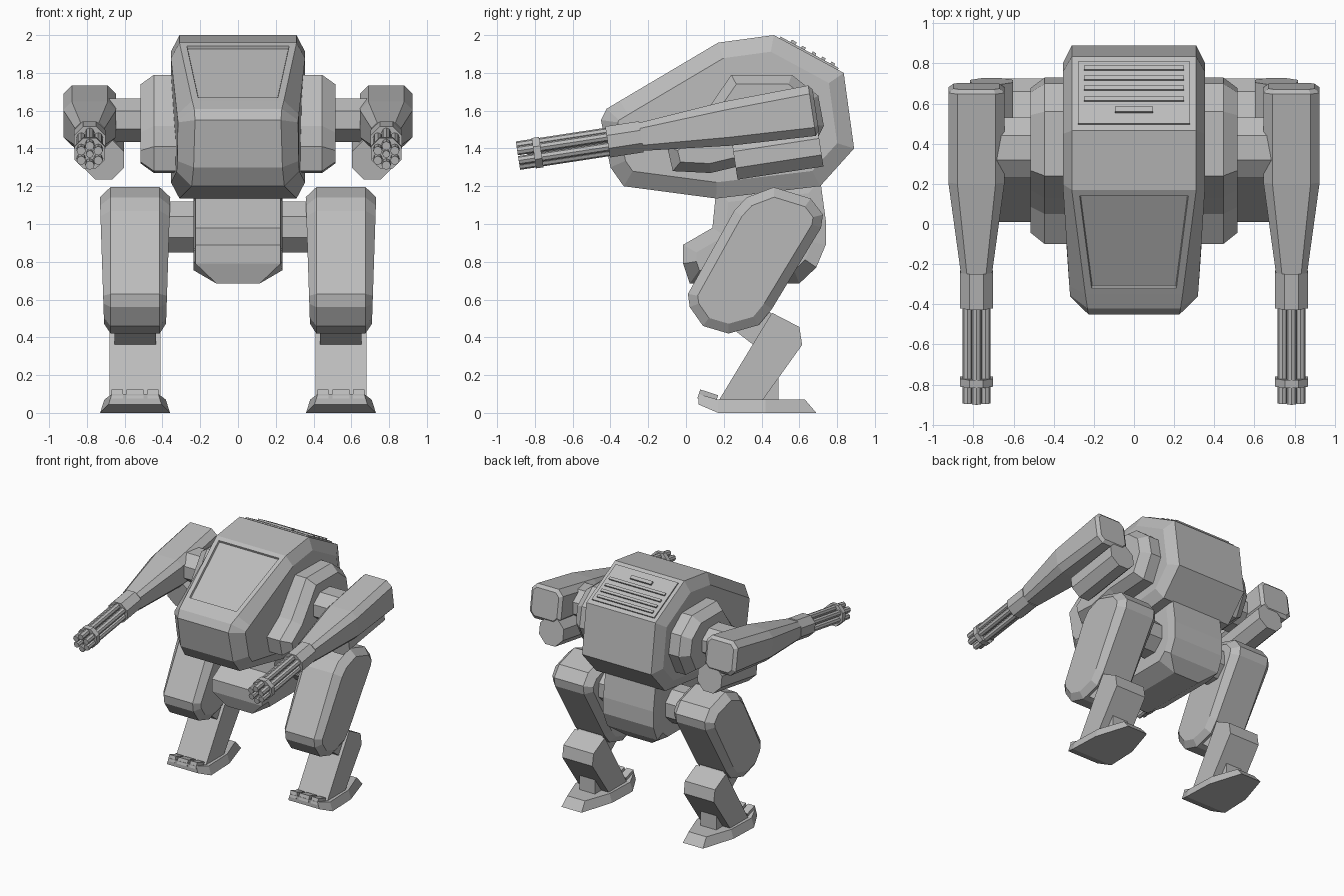
import bpy, bmesh, math
from mathutils import Matrix, Vector

if "Cube" in bpy.data.objects:
    bpy.data.objects.remove(bpy.data.objects["Cube"])

grey = bpy.data.materials.new("armour_grey")
grey.diffuse_color = (0.5, 0.5, 0.5, 1)
grey.use_nodes = True
grey.node_tree.nodes["Principled BSDF"].inputs["Base Color"].default_value = grey.diffuse_color


def finish(name, bm, mirror=False):
    bmesh.ops.recalc_face_normals(bm, faces=bm.faces)
    me = bpy.data.meshes.new(name)
    bm.to_mesh(me)
    bm.free()
    me.materials.append(grey)
    ob = bpy.data.objects.new(name, me)
    bpy.context.collection.objects.link(ob)
    if mirror:
        ob.modifiers.new("mirror", 'MIRROR')
    return ob


def val(f, y, z):
    return f(y, z) if callable(f) else f


def slab(name, prof, lo, hi, inset=0, lo2=None, hi2=None, mirror=False):
    """Side profile (y, z) spread from lo to hi, with chamfered side caps at lo2 / hi2."""
    bm = bmesh.new()
    rings = [[bm.verts.new((s, y, z)) for y, z in prof] for s in (0, 1)]
    n = len(prof)
    for i in range(n):
        j = (i + 1) % n
        bm.faces.new((rings[0][i], rings[0][j], rings[1][j], rings[1][i]))
    caps = [bm.faces.new(rings[0][::-1]), bm.faces.new(rings[1])]
    bmesh.ops.recalc_face_normals(bm, faces=bm.faces)
    for cap, x2 in zip(caps, (lo2, hi2)):
        if x2 is not None:
            bmesh.ops.inset_individual(bm, faces=[cap], thickness=inset, use_even_offset=True)
            for v in cap.verts:
                v.co.x = val(x2, v.co.y, v.co.z)
    for ring, x in zip(rings, (lo, hi)):
        for v in ring:
            v.co.x = val(x, v.co.y, v.co.z)
    return finish(name, bm, mirror)


def box(bm, size, m):
    bmesh.ops.create_cube(bm, size=1, matrix=m @ Matrix.Diagonal((*size, 1)))


def rod(bm, sides, r, a, b, m, x=0, z=0, turn=0):
    """Cylinder along local y from a to b."""
    bmesh.ops.create_cone(bm, cap_ends=True, segments=sides, radius1=r, radius2=r, depth=b - a,
                          matrix=m @ Matrix.Translation((x, (a + b) / 2, z))
                          @ Matrix.Rotation(math.pi / 2, 4, 'X') @ Matrix.Rotation(turn, 4, 'Z'))


def loft(bm, stations, m):
    """Eight-sided sections (t, half width, half height, chamfer) along local y."""
    prev = first = None
    for t, w, h, c in stations:
        pts = [(w, h - c), (w - c, h), (c - w, h), (-w, h - c),
               (-w, c - h), (c - w, -h), (w - c, -h), (w, c - h)]
        ring = [bm.verts.new(m @ Vector((x, t, z))) for x, z in pts]
        if prev:
            for i in range(8):
                j = (i + 1) % 8
                bm.faces.new((prev[i], prev[j], ring[j], ring[i]))
        else:
            first = ring
        prev = ring
    bm.faces.new(first)
    bm.faces.new(prev)


# Body shell, narrowing toward the nose
def edge_w(y, z):
    return 0.31 - max(0, 0.1 - y) * 0.15


def side_w(y, z):
    return 0.355 - max(0, 0.1 - y) * 0.08


body = slab("body", [(0.17, 1.96), (0.465, 2.0), (0.835, 1.80), (0.89, 1.40), (0.71, 1.20),
                     (0.16, 1.135), (-0.33, 1.20), (-0.40, 1.30), (-0.45, 1.55), (-0.42, 1.61),
                     (-0.35, 1.652)],
            lambda y, z: -edge_w(y, z), edge_w, 0.085, lambda y, z: -side_w(y, z), side_w)
# Recessed cockpit window in the front slope
bm = bmesh.new()
bm.from_mesh(body.data)
slope = max((f for f in bm.faces if f.normal.y < -0.3 and f.normal.z > 0.5 and abs(f.normal.x) < 0.1),
            key=lambda f: f.calc_area())
bmesh.ops.inset_individual(bm, faces=[slope], thickness=0.035, use_even_offset=True)
bmesh.ops.inset_individual(bm, faces=[slope], thickness=0.004, depth=-0.015, use_even_offset=True)
bm.to_mesh(body.data)
bm.free()

# Rear vent panel with slats and a handle
bm = bmesh.new()
vent = Matrix.Translation((0, 0.65, 1.90)) @ Matrix.Rotation(math.atan2(-0.2, 0.37), 4, 'X')
box(bm, (0.56, 0.35, 0.02), vent)
for d in (0.136, 0.08, 0.023, -0.04):
    box(bm, (0.50, 0.022, 0.016), vent @ Matrix.Translation((0, d, 0.014)))
box(bm, (0.19, 0.03, 0.02), vent @ Matrix.Translation((0, -0.1, 0.014)))
finish("rear_vent", bm)

# Shoulder pods
slab("shoulder_pod", [(0.24, 1.79), (0.56, 1.79), (0.70, 1.68), (0.73, 1.52), (0.64, 1.34),
                      (0.34, 1.32), (0.13, 1.27), (-0.07, 1.28), (-0.10, 1.41), (0.05, 1.52),
                      (0.13, 1.63)],
     0.28, 0.445, 0.05, None, 0.515, True)


# Shoulder and hip axles
def octagon(cy, cz, ry, rz):
    k = math.pi / 8
    return [(cy + ry * math.cos(k + i * 2 * k) / math.cos(k),
             cz + rz * math.sin(k + i * 2 * k) / math.cos(k)) for i in range(8)]


slab("shoulder_axle", octagon(0.38, 1.55, 0.15, 0.115), 0.48, 0.72, mirror=True)
slab("hip_axle", octagon(0.46, 0.985, 0.14, 0.135), 0.20, 0.42, mirror=True)

# Arms, tilted down toward the front
arm = Matrix.Translation((0.785, 0, 1.498)) @ Matrix.Rotation(math.radians(8.7), 4, 'X')
bm = bmesh.new()
loft(bm, [(0.695, 0.115, 0.11, 0.03), (0.675, 0.14, 0.135, 0.045), (0.22, 0.14, 0.118, 0.045),
          (-0.24, 0.078, 0.075, 0.03)], arm)
finish("arm", bm, True)
bm = bmesh.new()
rod(bm, 8, 0.115, 0.23, 0.69, arm, x=-0.075, z=-0.195, turn=math.pi / 8)
finish("arm_lower_pod", bm, True)
# Rotary gun: mount, barrels and clamp
bm = bmesh.new()
rod(bm, 8, 0.09, -0.42, -0.24, arm, turn=math.pi / 8)
rod(bm, 8, 0.088, -0.815, -0.775, arm, turn=math.pi / 8)
rod(bm, 8, 0.02, -0.85, -0.42, arm)
for i in range(6):
    a = i * math.pi / 3 + math.pi / 6
    rod(bm, 8, 0.024, -0.9, -0.40, arm, 0.052 * math.cos(a), 0.052 * math.sin(a))
finish("rotary_gun", bm, True)


# Pelvis, narrowing at the bottom
def hip_w(y, z):
    return 0.115 if z < 0.72 else 0.225


slab("pelvis", [(0.16, 1.18), (0.14, 0.98), (-0.015, 0.89), (-0.015, 0.79), (0.02, 0.685),
                (0.60, 0.685), (0.69, 0.77), (0.74, 0.89), (0.74, 1.02), (0.71, 1.24)],
     lambda y, z: -hip_w(y, z), hip_w, 0.07, -0.235, 0.235)

# Thighs
LEG = 0.545


def thigh_w(y, z):
    return 0.165 + 0.02 * (z - 0.5) / 0.6


slab("thigh", [(0.465, 1.195), (0.32, 1.14), (0.255, 1.07), (0.01, 0.63), (0.02, 0.56),
               (0.09, 0.46), (0.225, 0.42), (0.385, 0.465), (0.455, 0.55), (0.715, 0.98),
               (0.725, 1.05), (0.66, 1.135)],
     LEG - 0.13, LEG + 0.13, 0.05, lambda y, z: LEG - thigh_w(y, z),
     lambda y, z: LEG + thigh_w(y, z), True)

# Knee links, shanks and heel struts
slab("knee_link", [(0.24, 0.45), (0.37, 0.35), (0.50, 0.45), (0.40, 0.60)],
     LEG - 0.11, LEG + 0.11, mirror=True)
slab("shank", [(0.17, 0.06), (0.455, 0.53), (0.60, 0.455), (0.615, 0.36), (0.40, 0.06)],
     LEG - 0.135, LEG + 0.135, mirror=True)
slab("heel_strut", [(0.35, 0.06), (0.40, 0.25), (0.49, 0.22), (0.49, 0.06)],
     LEG - 0.07, LEG + 0.07, mirror=True)

# Feet: flared sole with an upturned toe
bm = bmesh.new()
half = [(0.14, 0.065, 0.045), (0.185, 0.17, 0), (0.175, 0.42, 0), (0.09, 0.69, 0)]
plan = half + [(-x, y, z) for x, y, z in reversed(half)]
low = [bm.verts.new((LEG + x, y, z)) for x, y, z in plan]
top = [bm.verts.new((LEG + x * 0.88, y if y < 0.6 else 0.63, 0.10 if y < 0.1 else 0.07))
       for x, y, z in plan]
for i in range(8):
    j = (i + 1) % 8
    bm.faces.new((low[i], low[j], top[j], top[i]))
for i in range(3):
    for r in (low, top):
        bm.faces.new((r[i], r[i + 1], r[6 - i], r[7 - i]))
finish("foot", bm, True)
bm = bmesh.new()
for x, w in ((-0.095, 0.06), (0, 0.09), (0.095, 0.06)):
    box(bm, (w, 0.10, 0.05), Matrix.Translation((LEG + x, 0.115, 0.085))
        @ Matrix.Rotation(math.radians(-18), 4, 'X'))
finish("toes", bm, True)
